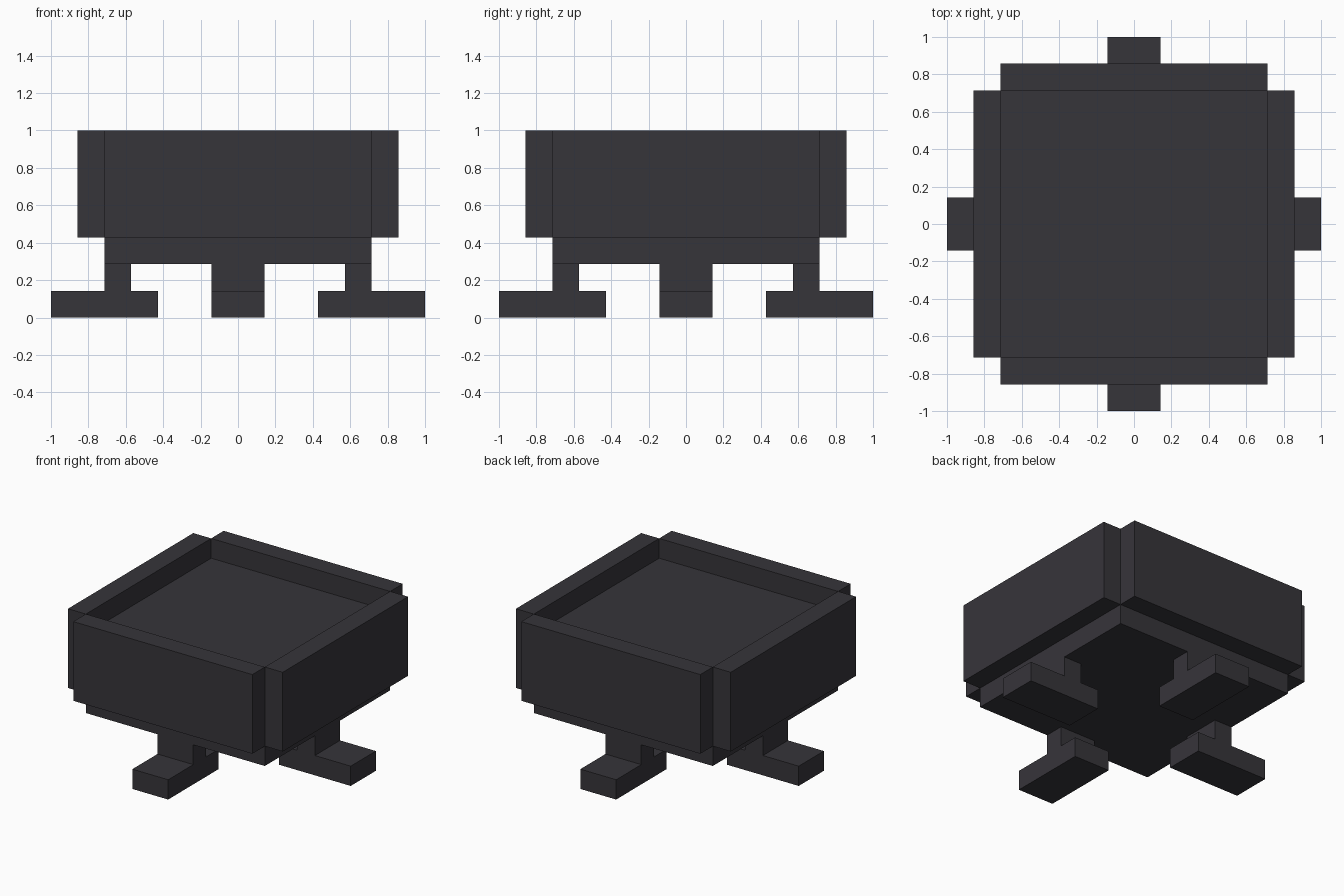
import bpy
import bmesh
from math import pi
from mathutils import Matrix, Vector

if "Cube" in bpy.data.objects:
    bpy.data.objects.remove(bpy.data.objects["Cube"], do_unlink=True)

U = 1 / 7  # the whole model sits on a grid of this block size

iron = bpy.data.materials.new("dark_iron")
iron.use_nodes = True
colour = (0.037, 0.035, 0.042, 1)
iron.diffuse_color = colour
bsdf = next(n for n in iron.node_tree.nodes if n.type == "BSDF_PRINCIPLED")
bsdf.inputs["Base Color"].default_value = colour
bsdf.inputs["Roughness"].default_value = 0.8


def block(name, low, high, turn=0.0):
    """Box between two grid corners, turned about the vertical axis."""
    low, high = Vector(low) * U, Vector(high) * U
    bm = bmesh.new()
    bmesh.ops.create_cube(bm, size=1)
    bmesh.ops.scale(bm, vec=high - low, verts=bm.verts)
    bmesh.ops.translate(bm, vec=(low + high) / 2, verts=bm.verts)
    bmesh.ops.rotate(bm, matrix=Matrix.Rotation(turn, 3, "Z"), verts=bm.verts)
    mesh = bpy.data.meshes.new(name)
    bm.to_mesh(mesh)
    bm.free()
    mesh.materials.append(iron)
    obj = bpy.data.objects.new(name, mesh)
    bpy.context.collection.objects.link(obj)


# Bottom slab and the raised filling inside the walls
block("base_slab", (-5, -5, 2), (5, 5, 3))
block("inner_floor", (-5, -5, 3), (5, 5, 6))

# Wall, leg and foot repeated on each side
for i, side in enumerate(("left", "back", "right", "front")):
    turn = i * pi / 2
    block(side + "_wall", (5, -5, 3), (6, 5, 7), turn)
    block(side + "_leg", (4, -1, 1), (5, 1, 2), turn)
    block(side + "_foot", (3, -1, 0), (7, 1, 1), turn)
